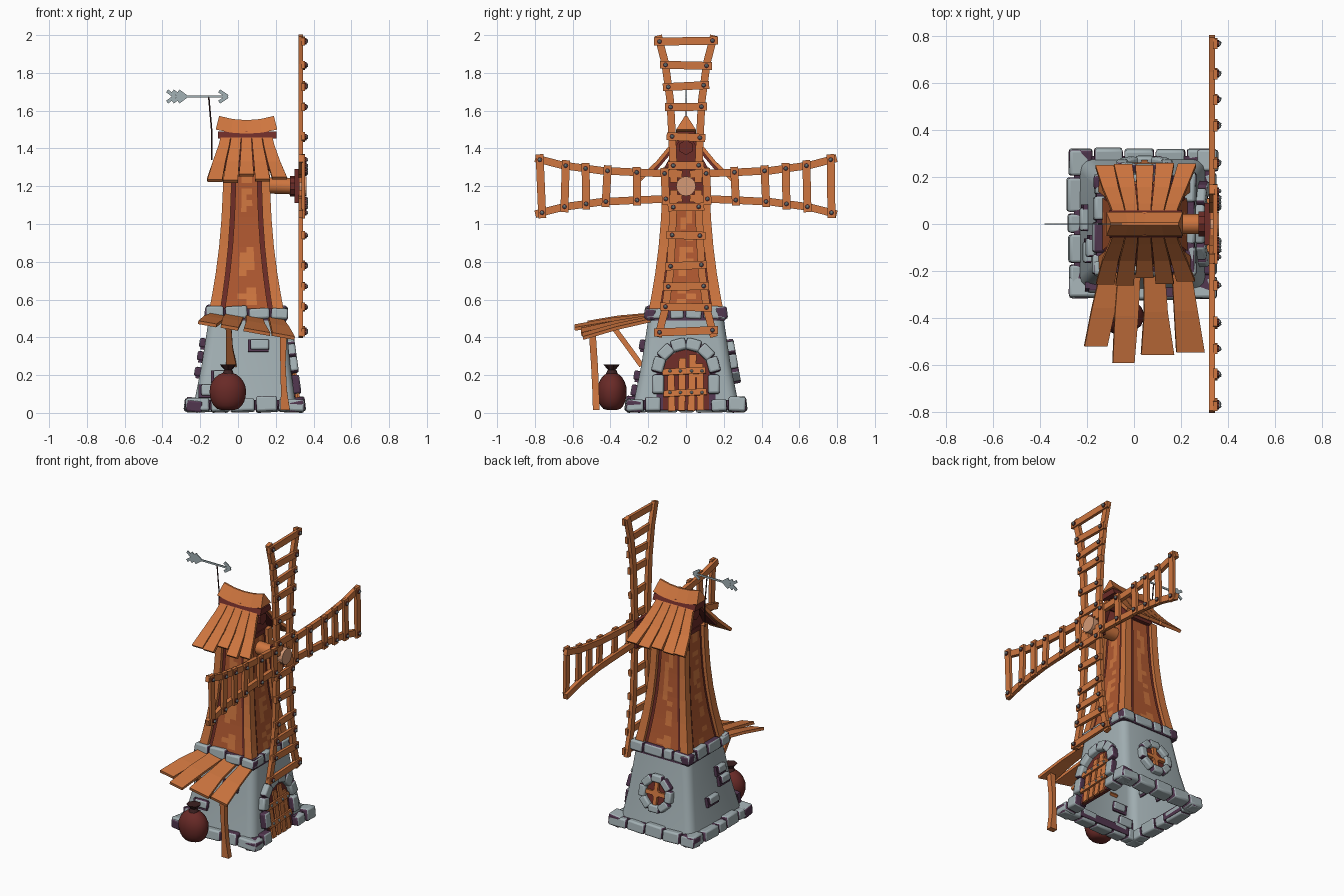
import bpy, bmesh, math, random
from mathutils import Vector, Matrix

if "Cube" in bpy.data.objects:
    bpy.data.objects.remove(bpy.data.objects["Cube"])
random.seed(4)
rnd, pi = random.uniform, math.pi
T, R = Matrix.Translation, Matrix.Rotation
CX = 0.045  # tower axis
parts = []

def material(name, *rgb):
    m = bpy.data.materials.new(name)
    m.diffuse_color = (*rgb, 1)
    m.use_nodes = True
    m.node_tree.nodes["Principled BSDF"].inputs["Base Color"].default_value = m.diffuse_color
    return m

WOOD = material("orange_wood", .62, .18, .05)
PANEL = material("brown_wood", .43, .098, .03)
DARK = material("dark_red_wood", .15, .025, .02)
STONE = material("grey_stone", .36, .43, .45)
MORTAR = material("purple_mortar", .085, .038, .08)
CLOTH = material("sack_cloth", .14, .023, .02)
KNOT = material("dark_knot", .045, .015, .015)
METAL = material("steel", .36, .44, .46)
TAN = material("cut_wood", .66, .32, .18)

def part(name, *mats, bevel=0, smooth=False):
    bm = bmesh.new()
    parts.append((bm, name, mats, bevel, smooth))
    return bm

def box(bm, c, s, m=Matrix()):
    return bmesh.ops.create_cube(bm, size=1, matrix=m @ T(c) @ Matrix.Diagonal((*s, 1)))["verts"]

def stone(bm, c, s, m, top=.2):
    """Block whose ends, and sometimes top, are mortar coloured."""
    top, back = rnd(0, 1) < top, (m @ T(c)).inverted()
    for f in {f for v in box(bm, c, s, m) for f in v.link_faces}:
        q = back @ f.calc_center_median()
        f.material_index = int(abs(q.y) > s[1] * .4 or (top and q.z > s[2] * .4))

def loft(bm, rings, cap=True):
    vs = [[bm.verts.new(p) for p in r] for r in rings]
    n = len(vs[0])
    for a, b in zip(vs, vs[1:]):
        for i in range(n):
            bm.faces.new((a[i], a[(i + 1) % n], b[(i + 1) % n], b[i]))
    if cap:
        bm.faces.new(vs[0])
    bm.faces.new(vs[-1])

def plank(bm, pts, widths, thick, side=(1, 0, 0), m=Matrix()):
    """Rectangular bar swept along points, wide along side."""
    pts, side, rings = [Vector(p) for p in pts], Vector(side), []
    for i, p in enumerate(pts):
        t = pts[min(i + 1, len(pts) - 1)] - pts[max(i - 1, 0)]
        n, s = t.cross(side).normalized() * thick / 2, side * widths[i] / 2
        rings.append([m @ q for q in (p + s + n, p - s + n, p - s - n, p + s - n)])
    loft(bm, rings)

def rod(bm, a, b, r1, r2=None, seg=12):
    a, b = Vector(a), Vector(b)
    q = (b - a).to_track_quat('Z', 'Y').to_matrix().to_4x4()
    bmesh.ops.create_cone(bm, cap_ends=True, segments=seg, radius1=r1, radius2=r1 if r2 is None else r2,
                          depth=(b - a).length, matrix=T((a + b) / 2) @ q)

def rect(cx, hx, hy, z, c=0):
    """Rectangle ring with corners rounded by c."""
    return [(cx + sx * (hx - c) + c * math.cos(a), sy * (hy - c) + c * math.sin(a), z)
            for sx, sy in ((-1, -1), (1, -1), (1, 1), (-1, 1)) for k in range(4 if c else 1)
            for a in (math.atan2(sy, sx) - pi / 4 + k * pi / 6,)]

def lerp(table, t):
    a, b = next((a, b) for a, b in zip(table, table[1:]) if t <= b[0])
    return a[1] + (b[1] - a[1]) * (t - a[0]) / (b[0] - a[0])

# Stone lower walls, open underneath, and mortar bands
loft(part("stone_wall", STONE, smooth=True), [rect(.035, .275, .285, .015, .05),
     rect(.042, .235, .237, .25, .05), rect(.05, .2, .195, .53, .05)], cap=False)
bm = part("mortar_band", MORTAR)
for s in (-1, 1):
    box(bm, (.035, s * .262, .044), (.56, .055, .05))
    box(bm, (.295, s * .21, .044), (.055, .15, .05))
box(bm, (-.227, 0, .044), (.055, .55, .05))
loft(bm, [rect(.048, .211, .207, .49), rect(.048, .208, .204, .553)])

# Rows of stone blocks round the base and the rim
def block_row(bm, cx, hx, hy, z, h, d, n, door):
    for k in range(4):
        along, out = (hy, hx) if k % 2 == 0 else (hx, hy)
        cuts = [-along + 2 * along * (i + (rnd(-.2, .2) if 0 < i < n else 0)) / n for i in range(n + 1)]
        if door and k == 0:
            cuts = [-along, -.22, -.13, .13, .22, along]
        for a, b in zip(cuts, cuts[1:]):
            u, hh = (a + b) / 2, h * rnd(.85, 1.15)
            if not (door and k == 0 and abs(u) < .1):
                stone(bm, (0, 0, 0), (d, b - a - .008, hh), T((cx, 0, 0)) @ R(k * pi / 2, 4, 'Z') @ T(
                    (out - d / 2 + rnd(-.008, .004), u, z + hh / 2)) @ R(rnd(-.06, .06), 4, 'X') @ R(-.12, 4, 'Y'), .3)

block_row(part("base_blocks", STONE, MORTAR, bevel=.011, smooth=True), .037, .318, .32, .006, .07, .085, 5, True)
block_row(part("rim_blocks", STONE, MORTAR, bevel=.011, smooth=True), .047, .222, .218, .495, .065, .06, 4, False)

# Wall frames: x outward, y across, z up the slope
def wall(k):
    o, s = ((.31, .14), (.285, .18), (.24, .17), (.285, .18))[k]
    return T((CX if k % 2 else 0, 0, 0)) @ R(k * pi / 2, 4, 'Z') @ T((o, 0, 0)) @ R(-math.atan(s), 4, 'Y')

# Loose stones set in the walls with mortar behind them
bm, bg = part("loose_stones", STONE, MORTAR, bevel=.01, smooth=True), part("loose_mortar", MORTAR)
for k, u, z, w, h in ((3, .07, .365, .1, .055), (3, -.13, .2, .09, .05), (3, -.19, .12, .1, .06),
                      (2, .1, .375, .08, .05), (2, .12, .305, .09, .05), (2, -.02, .22, .1, .05)):
    stone(bm, (.005, u, z), (.045, w, h), wall(k))
    box(bg, (.002, u - .008, z - .006), (.03, w + .01, h + .01), wall(k))

# Arched door with stone surround
D = wall(0)
for name, mat, r, x1 in (("arch_mortar", MORTAR, .155, .003), ("door_back", DARK, .122, .007)):
    ring = [(r, .015)] + [(r * math.cos(i * pi / 8), .215 + r * math.sin(i * pi / 8)) for i in range(9)] + [(-r, .015)]
    loft(part(name, mat), [[D @ Vector((x, u, v)) for u, v in ring] for x in (-.02, x1)])
bm = part("door_planks", WOOD)
for i, top in enumerate((.2, .28, .3, .25)):
    box(bm, (.011, -.075 + i * .051, top / 2 + .01), (.014, .038, top), D @ R(rnd(-.03, .03), 4, 'X'))
bm, bs = part("door_straps", WOOD), part("door_studs", METAL)
for z in (.105, .22):
    box(bm, (.022, 0, z), (.014, .23, .034), D @ R(.05, 4, 'X'))
    for u in (-.085, -.03, .03, .085):
        bmesh.ops.create_icosphere(bs, subdivisions=1, radius=.009, matrix=D @ T((.03, u, z)))
bm = part("door_arch_stones", STONE, MORTAR, bevel=.011, smooth=True)
for s in (-1, 1):
    stone(bm, (.008, s * .147, .15), (.065, .062, .1), D)
for i in range(6):
    stone(bm, (.01, 0, .15), (.065, .08, .062), D @ T((0, 0, .215)) @ R((i + .5) * pi / 6 - pi / 2, 4, 'X'))

# Octagonal back window
W = wall(1) @ T((0, 0, .275))
bm, bb = part("window_stones", STONE, MORTAR, bevel=.01, smooth=True), part("window_bars", WOOD)
for i in range(8):
    stone(bm, (.008, 0, .095), (.055, .077, .048), W @ R(i * pi / 4, 4, 'X'))
rod(part("window_back", DARK), W @ Vector((-.02, 0, 0)), W @ Vector((.006, 0, 0)), .088, seg=8)
for a, w in ((0, .15), (pi / 2, .15), (pi / 4, .05)):
    box(bb, (.015, 0, 0), (.018, .05 if w < .1 else .026, w), W @ R(a, 4, 'X'))

# Flared wooden tower: dark core, corner posts, patched panels
prof = [(.53, .2), (.62, .183), (.74, .163), (.88, .145), (1.02, .133), (1.16, .126), (1.3, .122)]
bm, bp, N = part("tower_core", DARK), part("corner_posts", WOOD), 24
loft(bm, [rect(CX, h - .022, h - .022, z) for z, h in prof])
loft(bm, [[(x, -.12, 1.29), (x, .12, 1.29), (x, .025, 1.46), (x, -.025, 1.46)] for x in (-.05, .14)])
for sx, sy in ((-1, -1), (-1, 1), (1, -1), (1, 1)):
    loft(bp, [[(CX + sx * (h - a * w), sy * (h - b * w), z) for a, b in ((0, 0), (1, 0), (1, 1), (0, 1))]
              for z, h in prof for w in (.02 + .2 * h,)])
bm = part("tower_panels", PANEL, WOOD)
for k in range(4):
    m = T((CX, 0, 0)) @ R(k * pi / 2, 4, 'Z')
    zs = [.54 + .74 * i / N for i in range(N + 1)]
    grid = [[bm.verts.new(m @ Vector((h - .014, u * (h * .8 - .042), z))) for u in (-1, -.45, 0, .5, 1)]
            for z in zs for h in (lerp(prof, z),)]
    for a, b in zip(grid, grid[1:]):
        for c in range(4):
            bm.faces.new((a[c], a[c + 1], b[c + 1], b[c])).material_index = int(c in (1, 2) and rnd(0, 1) < .5)

# Roof: fanned curved planks over dark boards, ridge beam, sagging cap
bm, bd = part("roof_planks", WOOD), part("roof_boards", DARK)
for s in (-1, 1):
    plank(bd, [(CX, s * .03, 1.46), (CX, s * .08, 1.385), (CX, s * .165, 1.285)], (.24, .27, .31), .016)
    for t in (-1, -.5, 0, .5, 1):
        e = rnd(-.022, .018)
        path = [(.105, .03, 1.48), (.12, .08, 1.41), (.145, .15, 1.325), (.175 + rnd(-.008, .008), .238 + e, 1.242 - e)]
        plank(bm, [(CX + t * x, s * y, z) for x, y, z in path], (.05, .057, .067, .078), .02)
bm = part("ridge_beam", DARK)
loft(bm, [[(x, -.06, 1.452), (x, .06, 1.452), (x, .045, 1.49), (x, -.045, 1.49)] for x in (-.105, .205)])
rod(bm, (-.075, 0, 1.405), (.185, 0, 1.405), .04, seg=6)
loft(part("ridge_cap", WOOD), [
    [(CX + t * .163, -.052, 1.478 + q), (CX + t * .163, .052, 1.478 + q), (CX + t * .145, .006, 1.55 + q),
     (CX + t * .145, -.006, 1.55 + q)] for t in (-1, -.5, 0, .5, 1) for q in (.022 * t * t,)])

# Weathervane
bm = part("weathervane", METAL)
box(bm, (-.21, 0, 1.675), (.28, .006, .012))
for x, w in ((-.055, .045), (-.335, .04), (-.305, .04), (-.275, .04)):
    for s in (-1, 1):
        plank(bm, [(x, 0, 1.675), (x - w, 0, 1.675 + s * .03)], (.006, .006), .018, (0, 1, 0))
bm = part("vane_rod", KNOT)
rod(bm, (-.14, 0, 1.34), (-.138, 0, 1.48), .004, seg=6)
rod(bm, (-.138, 0, 1.48), (-.155, 0, 1.675), .004, seg=6)

# Axle and hub
rod(part("axle", WOOD, smooth=True), (.14, 0, 1.205), (.285, 0, 1.2), .043)
bm = part("hub_block", DARK)
rod(bm, (.275, 0, 1.2), (.3, 0, 1.2), .055, seg=10)
box(bm, (.312, 0, 1.2), (.025, .18, .18))
rod(part("hub_cap", TAN), (.3, 0, 1.2), (.362, 0, 1.2), .052, seg=16)

# Four ladder sails with bolted rungs
bars, washers, bolts = part("sail_frames", WOOD), part("bolt_washers", DARK), part("sail_bolts", METAL)
flare = [(.02, .064), (.25, .073), (.45, .083), (.65, .11), (.798, .148)]
for k in range(4):
    m = T((.335, 0, 1.2)) @ R(k * pi / 2, 4, 'X')
    for s in (-1, 1):
        plank(bars, [(-.003, s * w, r) for r, w in flare], (.026,) * 5, .04, m=m)
    for r in (.11, .26, .42, .53, .64, .768):
        w, mr = lerp(flare, r), m @ T((.01, 0, r)) @ R(rnd(-.06, .06), 4, 'X')
        box(bars, (0, 0, 0), (.02, 2 * w + .058, .042), mr)
        for s in (-1, 1):
            rod(washers, mr @ Vector((.008, s * w, 0)), mr @ Vector((.017, s * w, 0)), .014, seg=8)
            bmesh.ops.create_icosphere(bolts, subdivisions=1, radius=.011, matrix=mr @ T((.017, s * w, 0)))

# Awning planks, post and brace
bm = part("awning_planks", WOOD)
for x0, x1, w0, w, y in ((-.095, -.163, .09, .097, -.52), (-.02, -.045, .095, .092, -.59),
                         (.085, .1, .09, .14, -.555), (.2, .24, .08, .12, -.545)):
    zt, zb = .515 - .06 * (x0 + .12), .47 - .16 * (x1 + .16)
    plank(bm, [(x0, -.19, zt), ((x0 + x1) / 2, (y - .19) / 2, (zt + zb) / 2 + .006), (x1, y, zb)],
          (w0, .1, w), .018, (1, 0, -.18))
bm = part("awning_supports", WOOD)
plank(bm, [(.25, -.475, .015), (.243, -.478, .12), (.238, -.485, .26), (.24, -.495, .41)], (.05, .032, .028, .038), .036)
plank(bm, [(-.035, -.235, .25), (-.045, -.3, .34), (-.05, -.385, .455)], (.055, .036, .03), .028)

# Tied sack, squared off towards the bottom
bm = part("sack", CLOTH, smooth=True)
bmesh.ops.create_uvsphere(bm, u_segments=18, v_segments=12, radius=1)
for v in bm.verts:
    f = max(math.hypot(v.co.x, v.co.y), .01) ** -.25 if v.co.z < .3 else 1
    v.co = (-.054 + .098 * f * v.co.x, -.392 + .078 * f * v.co.y, max(.112 + .104 * v.co.z, .016))
bm = part("sack_tie", KNOT)
rod(bm, (-.052, -.392, .2), (-.052, -.392, .228), .035, .022, 10)
rod(bm, (-.052, -.392, .225), (-.052, -.392, .255), .018, .045, 7)

# Turn every part into an object
for bm, name, mats, bevel, smooth in parts:
    bmesh.ops.recalc_face_normals(bm, faces=bm.faces)
    ob = bpy.data.objects.new(name, bpy.data.meshes.new(name))
    bm.to_mesh(ob.data)
    bpy.context.collection.objects.link(ob)
    for mat in mats:
        ob.data.materials.append(mat)
    if bevel:
        mod = ob.modifiers.new("bevel", 'BEVEL')
        mod.width, mod.segments = bevel, 2
    if smooth:
        bpy.context.view_layer.objects.active = ob
        ob.select_set(True)
        bpy.ops.object.shade_smooth_by_angle(angle=math.radians(40))
        ob.select_set(False)
